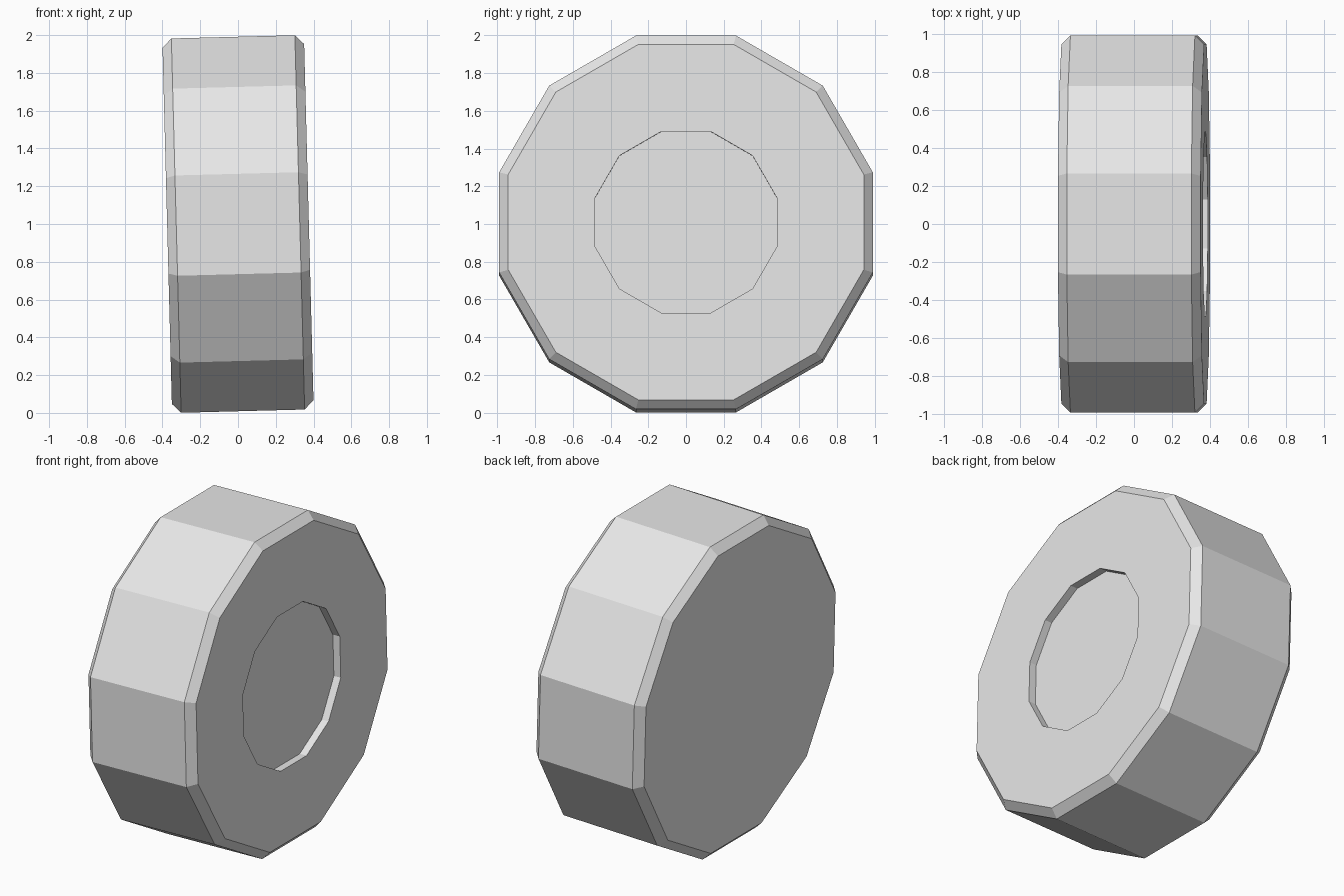
import bpy
import bmesh
from math import cos, pi, radians
from mathutils import Matrix

cube = bpy.data.objects.get("Cube")
if cube:
    bpy.data.objects.remove(cube, do_unlink=True)

SIDES = 12
APOTHEM = 0.991      # centre to flat of the tread
HALF_WIDTH = 0.375
CHAMFER = 0.048
HUB_APOTHEM = 0.466
HUB_DEPTH = 0.048

grey = bpy.data.materials.new("plain_grey")
grey.use_nodes = True
colour = (0.8, 0.8, 0.8, 1)
grey.diffuse_color = colour
grey.node_tree.nodes["Principled BSDF"].inputs["Base Color"].default_value = colour

# Twelve-sided drum lying along x, with a flat on top
bm = bmesh.new()
radius = APOTHEM / cos(pi / SIDES)
bmesh.ops.create_cone(bm, cap_ends=True, segments=SIDES, radius1=radius,
                      radius2=radius, depth=2 * HALF_WIDTH)
bmesh.ops.rotate(bm, verts=bm.verts, matrix=Matrix.Rotation(pi / SIDES, 3, 'Z'))
bmesh.ops.rotate(bm, verts=bm.verts, matrix=Matrix.Rotation(pi / 2, 3, 'Y'))

# Chamfer both rims
rims = [e for e in bm.edges if abs(e.verts[0].co.x - e.verts[1].co.x) < 0.001]
bmesh.ops.bevel(bm, geom=rims, offset=CHAMFER, offset_type='OFFSET',
                segments=1, affect='EDGES')

# Shallow hub recess on the left face: inset, then push a second ring inwards
bm.normal_update()
hub = max(bm.faces, key=lambda f: f.calc_center_median().x)
bmesh.ops.inset_region(bm, faces=[hub], thickness=APOTHEM - CHAMFER - HUB_APOTHEM)
floor = bmesh.ops.extrude_discrete_faces(bm, faces=[hub])["faces"][0]
bmesh.ops.translate(bm, verts=floor.verts, vec=(-HUB_DEPTH, 0, 0))
bmesh.ops.recalc_face_normals(bm, faces=bm.faces)

mesh = bpy.data.meshes.new("wheel")
bm.to_mesh(mesh)
bm.free()
mesh.materials.append(grey)
wheel = bpy.data.objects.new("wheel", mesh)
bpy.context.collection.objects.link(wheel)

# Slight camber, top leaning to the right
wheel.rotation_euler.y = radians(-1.5)
wheel.location.z = 1.0
